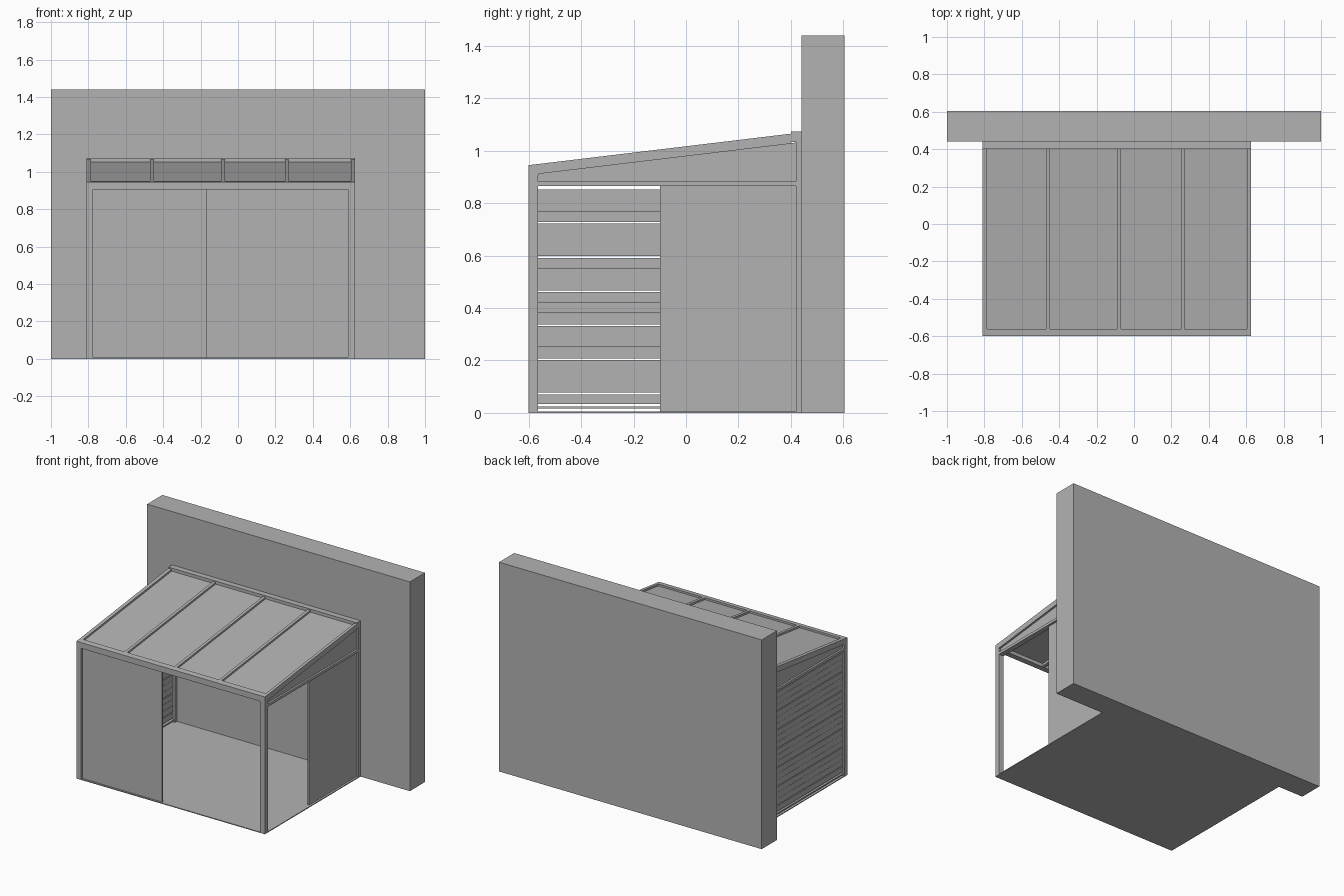
import bpy
import bmesh

cube = bpy.data.objects.get("Cube")
if cube:
    bpy.data.objects.remove(cube, do_unlink=True)

grey = bpy.data.materials.new("plain_grey")
grey.use_nodes = True
colour = (0.45, 0.45, 0.45, 1)
grey.diffuse_color = colour
grey.node_tree.nodes["Principled BSDF"].inputs["Base Color"].default_value = colour


def extrude_x(name, profile, x0, x1):
    """Extrude a (y, z) profile along x."""
    bm = bmesh.new()
    face = bm.faces.new([bm.verts.new((x0, y, z)) for y, z in profile])
    new = bmesh.ops.extrude_face_region(bm, geom=[face])["geom"]
    verts = [v for v in new if isinstance(v, bmesh.types.BMVert)]
    bmesh.ops.translate(bm, verts=verts, vec=(x1 - x0, 0, 0))
    bmesh.ops.recalc_face_normals(bm, faces=bm.faces)
    mesh = bpy.data.meshes.new(name)
    bm.to_mesh(mesh)
    bm.free()
    mesh.materials.append(grey)
    obj = bpy.data.objects.new(name, mesh)
    bpy.context.collection.objects.link(obj)
    return obj


def box(name, x0, x1, y0, y1, z0, z1):
    return extrude_x(name, [(y0, z0), (y1, z0), (y1, z1), (y0, z1)], x0, x1)


# Main dimensions
LEFT, RIGHT = 0.625, -0.81
FRONT, BACK = -0.60, 0.44
POST = 0.036
RAIL_LOW, RAIL_TOP = 0.865, 0.883
EAVE_LOW = 0.905


def roof_z(y):
    return 0.945 + 0.12 * (y - FRONT)


def sloped(name, x0, x1, y0, y1, top, bottom):
    """Bar or sheet following the roof pitch, offset below its surface."""
    profile = [(y0, roof_z(y0) - bottom), (y1, roof_z(y1) - bottom),
               (y1, roof_z(y1) - top), (y0, roof_z(y0) - top)]
    return extrude_x(name, profile, x0, x1)


# House wall and floor
box("house_wall", -1, 1, BACK, 0.605, 0, 1.44)
box("floor", RIGHT, LEFT, FRONT, BACK, 0, 0.006)

# Posts, side rails and gable infills
for side, x0, x1 in (("left", LEFT - POST, LEFT), ("right", RIGHT, RIGHT + POST)):
    mid = (x0 + x1) / 2
    box(side + "_front_post", x0, x1, FRONT, FRONT + POST, 0, EAVE_LOW)
    box(side + "_back_post", x0, x1, 0.42, BACK, 0, 1.035)
    box(side + "_side_rail", x0, x1, FRONT + POST, 0.42, RAIL_LOW, RAIL_TOP)
    ya, yb = FRONT + POST, 0.42
    extrude_x(side + "_gable_panel",
              [(ya, RAIL_TOP), (yb, RAIL_TOP), (yb, roof_z(yb) - 0.036),
               (ya, roof_z(ya) - 0.036)], mid - 0.005, mid + 0.005)

# Roof frame: eave beam, wall header, rafters and sheets
ye = FRONT + 0.038
extrude_x("eave_beam", [(FRONT, EAVE_LOW), (ye, EAVE_LOW), (ye, roof_z(ye)),
                        (FRONT, roof_z(FRONT))], RIGHT, LEFT)
box("wall_header", RIGHT, LEFT, 0.40, BACK, 1.033, 1.073)
rafters = [(RIGHT, RIGHT + 0.025), (-0.47, -0.45), (-0.09, -0.07),
           (0.25, 0.27), (LEFT - 0.02, LEFT)]
for i, (x0, x1) in enumerate(rafters):
    sloped(f"rafter_{i + 1}", x0, x1, ye, 0.40, 0, 0.038)
for i in range(len(rafters) - 1):
    sloped(f"roof_sheet_{i + 1}", rafters[i][1], rafters[i + 1][0],
           ye, 0.40, 0.013, 0.021)

# Sliding panels, half covering the front and the left side
box("front_panel", RIGHT + POST, -0.165, FRONT + 0.012, FRONT + 0.022, 0.006, EAVE_LOW)
box("left_side_panel", LEFT - 0.024, LEFT - 0.014, -0.10, 0.42, 0.006, RAIL_LOW)

# Slatted right side: a bottom rail and boards, with a wider gap every third
box("slat_bottom_rail", RIGHT + 0.004, RIGHT + 0.03, FRONT + POST, 0.42, 0.016, 0.025)
pitch = 0.0434
for i in range(19):
    z = 0.0335 + i * pitch
    gap = 0.006 if i % 3 == 0 else 0.001
    box(f"slat_{i + 1}", RIGHT + 0.008, RIGHT + 0.022, FRONT + POST, 0.42,
        z, z + pitch - gap)
